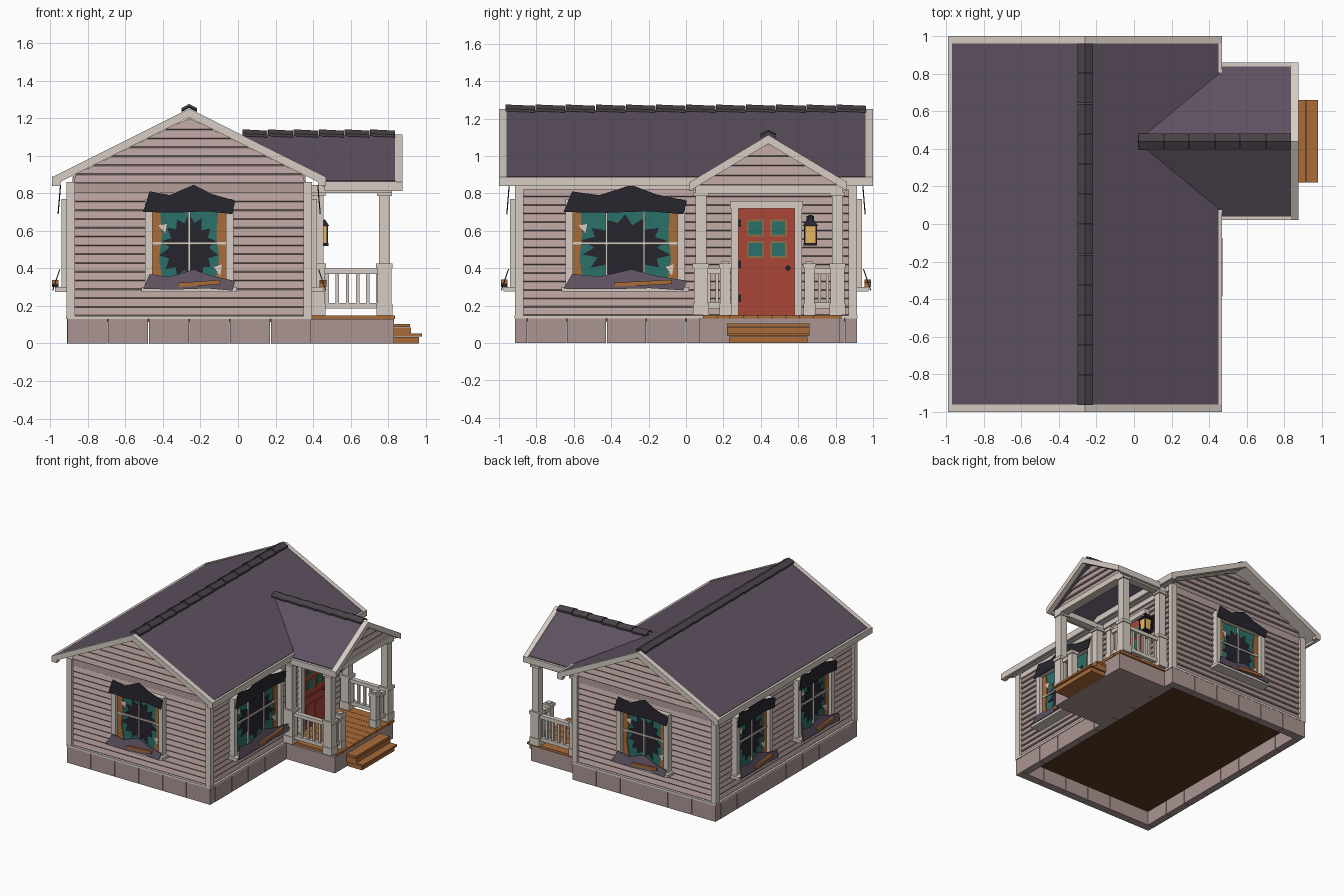
import bpy, bmesh, math, random
from mathutils import Matrix, Vector

if "Cube" in bpy.data.objects:
    bpy.data.objects.remove(bpy.data.objects["Cube"])
random.seed(4)

def material(name, h):
    m = bpy.data.materials.new(name)
    m.diffuse_color = [(int(h[i:i+2], 16) / 255) ** 2.2 for i in (0, 2, 4)] + [1]
    m.use_nodes = True
    m.node_tree.nodes["Principled BSDF"].inputs["Base Color"].default_value = m.diffuse_color
    return m

SIDING = material("siding", "B39D9A"); TRIM = material("trim", "D6CCC2"); BASE = material("foundation", "AA9492")
ROOF = material("slate", "5E5260"); CAP = material("ridge_slate", "4A4349"); WOOD = material("wood", "A86C3C")
DOOR = material("door_red", "AA463A"); TEAL = material("glass", "2F716A"); DARK = material("dark", "2B2931")
FLOOR = material("underfloor", "5A3D24"); GLOW = material("lamp", "E8B860"); OLIVE = material("pane_edge", "8A7048")

# --- part helpers: each returns two matching rings that build() joins into a solid
def loft(a, b):
    return ([Vector(p) for p in a], [Vector(p) for p in b])

def prism(pts, axis, a, b):
    put = {'x': lambda p, t: (t, p[0], p[1]), 'y': lambda p, t: (p[0], t, p[1]), 'z': lambda p, t: (p[0], p[1], t)}[axis]
    return loft([put(p, a) for p in pts], [put(p, b) for p in pts])

def box(x0, x1, y0, y1, z0, z1):
    return prism([(x0, y0), (x1, y0), (x1, y1), (x0, y1)], 'z', z0, z1)

def wbox(u0, u1, d0, d1, z0, z1):
    """Box in wall space: u along the wall, d outward."""
    return box(u0, u1, -d1, -d0, z0, z1)

def build(name, parts, mat, M=Matrix()):
    bm = bmesh.new()
    for a, b in parts:
        n = len(a)
        va = [bm.verts.new(M @ p) for p in a]
        vb = [bm.verts.new(M @ p) for p in b]
        bm.faces.new(va); bm.faces.new(vb[::-1])
        for i in range(n):
            j = (i + 1) % n
            bm.faces.new((va[i], vb[i], vb[j], va[j]))
    bmesh.ops.recalc_face_normals(bm, faces=bm.faces)
    me = bpy.data.meshes.new(name); bm.to_mesh(me); bm.free()
    me.materials.append(mat)
    bpy.context.collection.objects.link(bpy.data.objects.new(name, me))

def wall(x, y, deg):
    return Matrix.Translation((x, y, 0)) @ Matrix.Rotation(math.radians(deg), 4, 'Z')

FRONT, RIGHT, BACK, LEFT = wall(-.26, -.88, 0), wall(.36, 0, 90), wall(-.26, .88, 180), wall(-.88, 0, -90)

# --- foundation, underfloor and wall core
def runs(a, b, step=.225):
    n = round((b - a) / step); s = (b - a) / n
    return [(a + i * s + .002, a + (i + 1) * s - .002) for i in range(n)]
blocks = []
for a, b in runs(-.91, .39):
    blocks += [box(a, b, -.915, -.85, 0, .13), box(a, b, .85, .915, 0, .13)]
for a, b in runs(-.85, .85):
    blocks += [box(-.91, -.85, a, b, 0, .13), box(.33, .39, a, b, 0, .13)]
build("foundation_blocks", blocks, BASE)
build("underfloor", [box(-.88, .36, -.88, .88, .115, .135)], FLOOR)
build("wall_core", [prism([(-.88, .13), (.36, .13), (.36, .89), (-.26, 1.2), (-.88, .89)], 'y', -.88, .88)], SIDING)

# --- lapped siding
def siding(name, M, z0, z1, half, step=.0468):
    parts, n = [], max(1, round((z1 - z0) / step))
    s = (z1 - z0) / n
    for i in range(n):
        a, b = z0 + i * s, z0 + (i + 1) * s
        wa, wb = half(a), half(b)
        lo = [(-wa, 0, a), (wa, 0, a), (wa, -.016, a), (-wa, -.016, a)]
        mid = [(-wa, 0, a + .006), (wa, 0, a + .006), (wa, -.02, a + .006), (-wa, -.02, a + .006)]
        hi = [(-wb, 0, b), (wb, 0, b), (wb, -.006, b), (-wb, -.006, b)]
        parts += [loft(lo, mid), loft(mid, hi)]
    build(name, parts, SIDING, M)
for nm, M in (("front", FRONT), ("back", BACK)):
    siding(nm + "_siding", M, .145, .8, lambda z: .615)
    siding(nm + "_gable_siding", M, .85, 1.185, lambda z: min(.615, (1.2 - z) * 2))
    build(nm + "_frieze", [wbox(-.615, .615, 0, .016, .8, .85)], SIDING, M)
for nm, M in (("right", RIGHT), ("left", LEFT)):
    siding(nm + "_siding", M, .145, .825, lambda z: .875)
    build(nm + "_frieze", [wbox(-.9, .9, 0, .025, .82, .86)], TRIM, M)
build("corner_boards", [box(x, x + .045, y, y + .045, .13, .86) for x in (-.913, .348) for y in (-.915, .87)], TRIM)
build("water_table", [box(-.915, .395, y, y + .035, .13, .147) for y in (-.917, .882)]
      + [box(x, x + .035, -.917, .917, .13, .147) for x in (-.915, .36)], TRIM)

# --- main roof
top = lambda x: 1.25 - .5 * abs(x + .26)
def chevron(x0, x1, hi, lo):
    return [(x0, top(x0) - hi), (-.26, top(-.26) - hi), (x1, top(x1) - hi),
            (x1, top(x1) - lo), (-.26, top(-.26) - lo), (x0, top(x0) - lo)]
build("roof_slate", [prism(chevron(-.97, .45, .004, .03), 'y', -.96, .96)], ROOF)
build("roof_soffit", [prism(chevron(-.97, .45, .03, .04), 'y', -.96, .96)], TRIM)
build("barge_boards", [prism(chevron(-.99, .468, 0, .047), 'y', s * .96, s) for s in (-1, 1)], TRIM)
build("eave_fascia", [box(-.99, -.967, -.97, .97, .838, .888), box(.447, .468, -.97, .97, .838, .888)], TRIM)
build("eave_returns", [box(x, x + .04, s * 1 - .02, s * 1 + .02, .838, .878) for x in (-.985, .425) for s in (-.98, .98)], TRIM)

# --- ridge caps, each tipped a little so they overlap
def caps(axis, c, z, a, b, n):
    parts, s = [], (b - a) / n
    prof = [(-.042, -.022), (0, 0), (.042, -.022), (.042, -.036), (0, -.014), (-.042, -.036)]
    for i in range(n):
        r = [[(c + p, z + q - dz) for p, q in prof] for dz in (0, .007)]
        A, B = a + i * s, a + (i + 1) * s - .003
        parts.append(loft(prism(r[0], axis, A, B)[0], prism(r[1], axis, A, B)[1]))
    return parts
build("main_ridge_caps", caps('y', -.26, 1.275, -.965, .965, 12), CAP)
build("porch_ridge_caps", caps('x', .44, 1.14, .025, .84, 6), CAP)

# --- porch roof with valley cut
ptop = lambda y: 1.112 - .6 * abs(y - .44)
slabs = []
for s in (-1, 1):
    ring = [(.015, 0), (.84, 0), (.84, .4), (.45, .4), (.45, .358)]
    slabs.append(loft([(x, .44 + s * d, ptop(.44 + d) - .004) for x, d in ring],
                      [(x, .44 + s * d, ptop(.44 + d) - .035) for x, d in ring]))
build("porch_roof_slate", slabs, ROOF)
band = [(y, ptop(y)) for y in (.02, .44, .86)] + [(y, ptop(y) - .047) for y in (.86, .44, .02)]
build("porch_barge", [prism(band, 'x', .835, .875)], TRIM)
build("porch_fascia", [box(.46, .84, y, y + .022, .813, .862) for y in (.02, .838)], TRIM)
build("porch_gable_core", [prism([(.06, .835), (.82, .835), (.44, 1.07)], 'x', .77, .79)], SIDING)
siding("porch_gable_siding", wall(.79, .44, 90), .84, 1.05, lambda z: (1.07 - z) / .6)
build("porch_beams", [box(.39, .82, .05, .11, .8, .845), box(.39, .82, .78, .84, .8, .845), box(.75, .82, .05, .84, .8, .845)], TRIM)

# --- porch base, deck and steps
build("porch_base", [box(.39, .83, .07, .82, 0, .13)], BASE)
build("porch_deck", [box(.39, .835, .09 + i * .0745, .162 + i * .0745, .13, .15) for i in range(10)], WOOD)
build("steps", [box(.83, .92, .22, .66, .052, .085), box(.83, .915, .22, .66, .087, .104),
                box(.83, .965, .23, .65, 0, .035), box(.83, .98, .22, .66, .036, .052)], WOOD)

# --- porch posts and railings
def post(x, y, w, h):
    p = [box(x - w, x + w, y - w, y + w, .15, h)]
    for g, a, b in ((.012, .15, .21), (.007, .21, .4), (.014, .4, .425)):
        p.append(box(x - w - g, x + w + g, y - w - g, y + w + g, a, b))
    return p
parts = []
for y in (.08, .81):
    for x in (.425, .78):
        parts += post(x, y, .03, .8) + [box(x - .04, x + .04, y - .04, y + .04, .785, .805)]
for y in (.21, .66):
    parts += post(.78, y, .02, .435)
build("porch_posts", parts, TRIM)
parts = []
for y in (.08, .81):
    parts += [box(.45, .75, y - .018, y + .018, .37, .4), box(.45, .75, y - .015, y + .015, .185, .215)]
    parts += [box(x - .009, x + .009, y - .009, y + .009, .2, .38) for x in [.475 + i * .054 for i in range(6)]]
for y in (.145, .735):
    parts += [box(.762, .798, y - .05, y + .05, a, a + .03) for a in (.185, .37)]
    parts += [box(.771, .789, y + o - .008, y + o + .008, .2, .38) for o in (-.022, .022)]
build("porch_railings", parts, TRIM)

# --- broken windows
SHRED = [(-1, 0), (-.86, .11), (-.42, .09), (.1, .145), (.5, .095), (1, .06), (.94, -.012), (.4, .004), (-.3, -.004)]
def window(nm, M, c, hw, bars):
    o = hw - .04
    B = lambda *a: wbox(a[0] + c, a[1] + c, *a[2:])
    flat = lambda pts, d0, d1: prism([(c + u, z) for u, z in pts], 'y', -d0, -d1)
    build(nm + "_frame", [B(-hw, -o, 0, .06, .29, .77), B(o, hw, 0, .06, .29, .77), B(-hw, hw, 0, .06, .71, .77),
                          B(-hw - .02, hw + .02, 0, .095, .275, .3)], TRIM, M)
    build(nm + "_glass", [B(-o, o, .01, .023, .3, .71)], TEAL, M)
    star = []
    for i in range(28):
        r = random.uniform(.92, 1.08) if i % 2 else random.uniform(.66, .78)
        t = math.tau * i / 28
        star.append((r * math.cos(t) * (o - .04), .51 + r * math.sin(t) * .175))
    build(nm + "_hole", [flat(star, .02, .027)], DARK, M)
    build(nm + "_inner_boards", [flat([(s * o, .3), (s * (o - .06), .3), (s * (o - .035), .45), (s * (o - .05), .58),
                                       (s * (o - .04), .71), (s * o, .71)], .02, .03) for s in (-1, 1)], WOOD, M)
    build(nm + "_muntins", [B(u - .006, u + .006, .02, .038, .3, .71) for u in bars] + [B(-o, o, .02, .036, .527, .54)]
          + [flat([(-o + .03, .63), (-o + .08, .64), (-o + .07, .58)], .02, .032),
             flat([(o - .02, .42), (o - .07, .41), (o - .03, .36)], .02, .032)], TRIM, M)
    for part, z, k, d, lean, mat in (("_torn_awning", .7, 1, .062, .012, DARK), ("_fallen_cloth", .29, .72, .066, .035, ROOF)):
        ring = [(c + u * (hw + .01), -d - lean * (1 - v / .145), z + v * k) for u, v in SHRED]
        build(nm + part, [loft(ring, [(x, y - .006, w) for x, y, w in ring])], mat, M)
    build(nm + "_plank", [flat([(-.06, .3), (hw - .07, .315), (hw - .07, .338), (-.06, .323)], .075, .11)], WOOD, M)
window("front_window", FRONT, 0, .235, [0])
window("back_window", BACK, 0, .235, [0])
window("right_window", RIGHT, -.325, .32, [-.1, .1])
window("left_window_a", LEFT, -.45, .235, [0])
window("left_window_b", LEFT, .35, .235, [0])

# --- door
build("door_frame", [wbox(.24, .28, 0, .05, .15, .72), wbox(.58, .62, 0, .05, .15, .72), wbox(.235, .625, 0, .055, .72, .76)], TRIM, RIGHT)
build("door", [wbox(.28, .58, 0, .03, .15, .72)] + [wbox(a, a + .1, .03, .034, .19, .34) for a in (.32, .44)]
      + [wbox(.31, .55, .03, .036, .4, .415)], DOOR, RIGHT)
panes = [(u, z) for u in (.325, .45) for z in (.455, .57)]
build("door_pane_edges", [wbox(u, u + .09, .03, .035, z, z + .09) for u, z in panes], OLIVE, RIGHT)
build("door_panes", [wbox(u + .01, u + .08, .03, .038, z + .01, z + .08) for u, z in panes], TEAL, RIGHT)
knob = [(.545 + .014 * math.cos(i * math.pi / 4), .4 + .014 * math.sin(i * math.pi / 4)) for i in range(8)]
build("door_hardware", [prism(knob, 'y', -.03, -.055)] + [wbox(.28, .294, .03, .036, z, z + .04) for z in (.22, .4, .62)], DARK, RIGHT)

# --- wall lantern
sq = lambda w, z: [(.665 + a * w, -.085 + b * w, z) for a, b in ((-1, -1), (1, -1), (1, 1), (-1, 1))]
build("lantern_frame", [loft(sq(.036, .52), sq(.036, .535)), loft(sq(.042, .625), sq(.018, .66)), loft(sq(.01, .66), sq(.01, .685)),
                        wbox(.655, .675, 0, .085, .665, .678), wbox(.645, .685, 0, .03, .56, .68)]
      + [wbox(u - .004, u + .004, d - .004, d + .004, .53, .63) for u in (.634, .696) for d in (.054, .116)], DARK, RIGHT)
build("lantern_glow", [loft(sq(.027, .535), sq(.03, .625))], GLOW, RIGHT)
